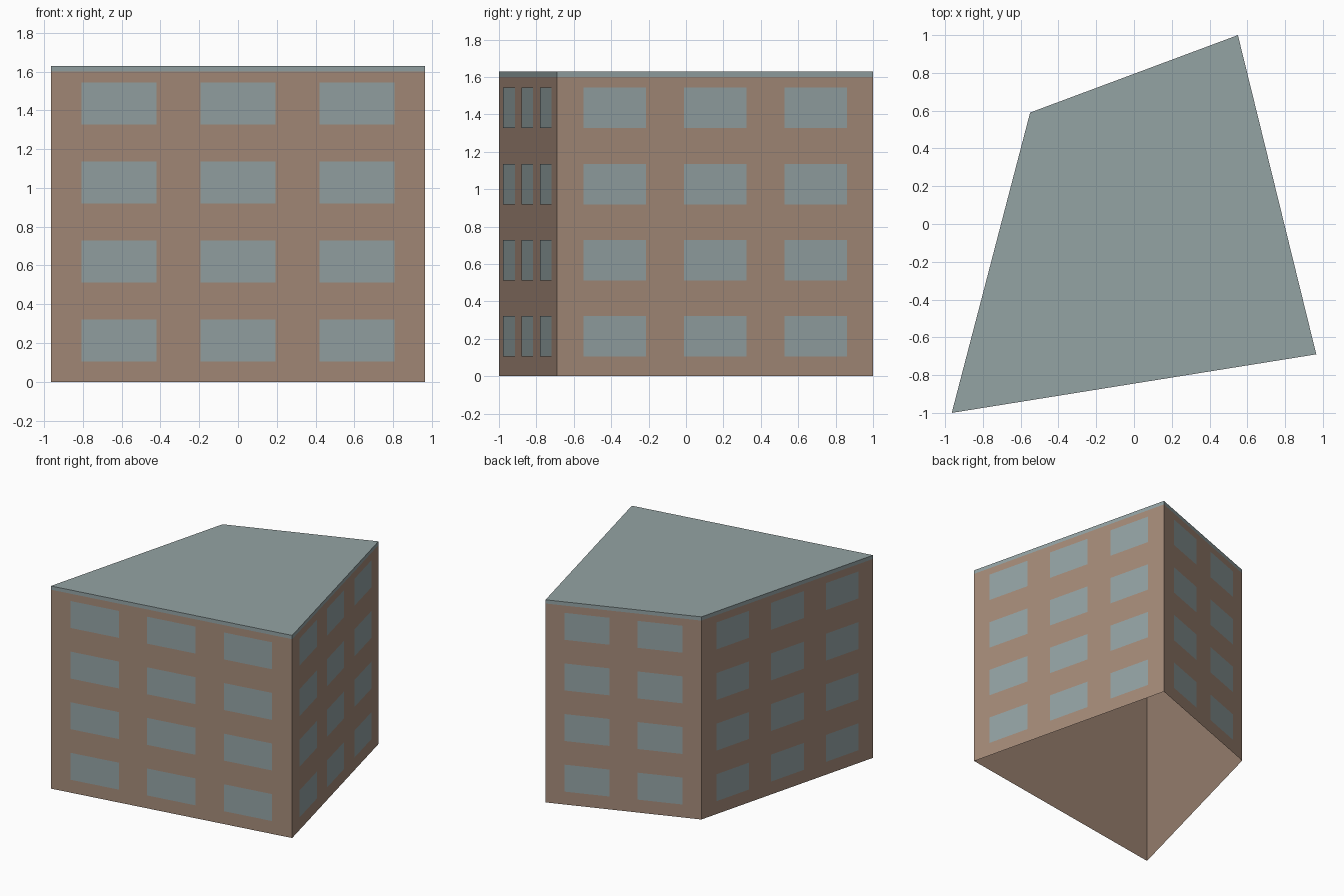
import bpy
from mathutils import Vector

cube = bpy.data.objects.get("Cube")
if cube:
    bpy.data.objects.remove(cube, do_unlink=True)


def srgb(r, g, b):
    lin = lambda c: ((c / 255 + 0.055) / 1.055) ** 2.4
    return (lin(r), lin(g), lin(b), 1)


def material(name, colour):
    mat = bpy.data.materials.new(name)
    mat.use_nodes = True
    mat.diffuse_color = colour
    shader = mat.node_tree.nodes["Principled BSDF"]
    shader.inputs["Base Color"].default_value = colour
    shader.inputs["Roughness"].default_value = 0.9
    return mat


def add_mesh(name, verts, faces, mat):
    mesh = bpy.data.meshes.new(name)
    mesh.from_pydata(verts, [], faces)
    mesh.materials.append(mat)
    obj = bpy.data.objects.new(name, mesh)
    bpy.context.collection.objects.link(obj)
    return obj


def prism(name, outline, z0, z1, mat, capped):
    """Extrude an outline; without caps it is an open shell."""
    n = len(outline)
    verts = [(p.x, p.y, z) for z in (z0, z1) for p in outline]
    faces = [(i, (i + 1) % n, (i + 1) % n + n, i + n) for i in range(n)]
    if capped:
        faces += [tuple(reversed(range(n))), tuple(range(n, 2 * n))]
    return add_mesh(name, verts, faces, mat)


brick = material("brown_wall", srgb(165, 139, 121))
slate = material("grey_green", srgb(148, 163, 164))

# Four-sided footprint, counter-clockwise from the front right corner
corners = [Vector(p) for p in
           ((-0.965, -1), (0.965, -0.69), (0.55, 1), (-0.55, 0.59))]
EAVES, TOP = 1.6, 1.63
prism("walls", corners, 0, EAVES, brick, False)
prism("roof", corners, EAVES, TOP, slate, True)

# Window grid of each wall: column centres and width as parts of its length
THREE, TWO = (0.182, 0.5, 0.818), (0.267, 0.735)
layout = {"front": (THREE, 0.2), "left": (THREE, 0.198),
          "back": (TWO, 0.288), "right": (THREE, 0.19)}
FLOORS, SILL, PITCH, HEIGHT, GAP = 4, 0.105, 0.407, 0.217, 0.003

for i, (side, (centres, width)) in enumerate(layout.items()):
    start, end = corners[i], corners[(i + 1) % 4]
    along = end - start
    outward = Vector((along.y, -along.x)).normalized() * GAP
    verts, faces = [], []
    for floor in range(FLOORS):
        z0 = SILL + floor * PITCH
        for centre in centres:
            a = start + along * (centre - width / 2) + outward
            b = start + along * (centre + width / 2) + outward
            k = len(verts)
            verts += [(a.x, a.y, z0), (b.x, b.y, z0),
                      (b.x, b.y, z0 + HEIGHT), (a.x, a.y, z0 + HEIGHT)]
            faces.append((k, k + 1, k + 2, k + 3))
    add_mesh(side + "_windows", verts, faces, slate)
